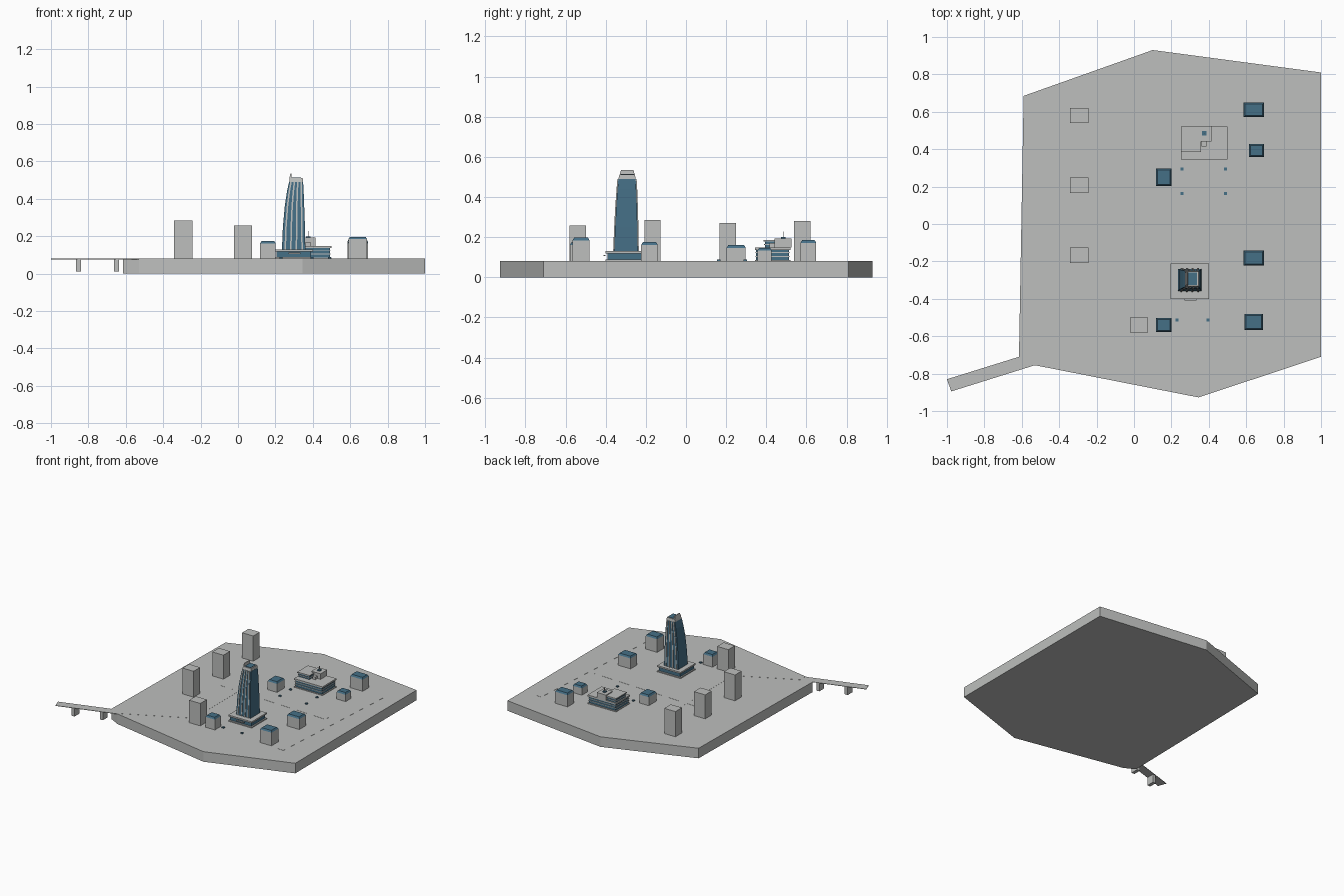
import bpy, bmesh, math
from mathutils import Vector

cube = bpy.data.objects.get("Cube")
if cube:
    bpy.data.objects.remove(cube, do_unlink=True)


def material(name, rgb):
    m = bpy.data.materials.new(name)
    m.use_nodes = True
    m.diffuse_color = (*rgb, 1)
    for n in m.node_tree.nodes:
        if n.type == 'BSDF_PRINCIPLED':
            n.inputs["Base Color"].default_value = (*rgb, 1)
    return m


GREY = material("concrete grey", (0.51, 0.52, 0.51))
BLUE = material("glass blue", (0.06, 0.16, 0.24))
G = 0.08  # ground level


def finish(name, bm, *mats):
    bmesh.ops.recalc_face_normals(bm, faces=bm.faces)
    me = bpy.data.meshes.new(name)
    bm.to_mesh(me)
    bm.free()
    for m in mats:
        me.materials.append(m)
    ob = bpy.data.objects.new(name, me)
    bpy.context.collection.objects.link(ob)
    return ob


def loft(name, rings, *mats):
    """Rings are lists of 3D points, skinned from first to last and capped."""
    bm = bmesh.new()
    vs = [[bm.verts.new(p) for p in r] for r in rings]
    n = len(vs[0])
    for a, b in zip(vs, vs[1:]):
        for i in range(n):
            bm.faces.new((a[i], a[(i + 1) % n], b[(i + 1) % n], b[i]))
    bm.faces.new(vs[0][::-1])
    bm.faces.new(vs[-1])
    return finish(name, bm, *mats)


def rect(x0, x1, y0, y1, z):
    return [(x0, y0, z), (x1, y0, z), (x1, y1, z), (x0, y1, z)]


def box(name, x0, x1, y0, y1, z0, z1, mat):
    return loft(name, [rect(x0, x1, y0, y1, z0), rect(x0, x1, y0, y1, z1)], mat)


def prism(name, pts, z0, z1, mat):
    return loft(name, [[(x, y, z0) for x, y in pts], [(x, y, z1) for x, y in pts]], mat)


# Ground plate
prism("ground_plate", [(-0.59, 0.685), (-0.615, -0.71), (-0.53, -0.755), (0.345, -0.927),
                       (1, -0.71), (1, 0.81), (0.10, 0.93)], 0, G, GREY)

# Bridge and its piers
prism("bridge_deck", [(-1, -0.83), (-0.977, -0.895), (-0.53, -0.755), (-0.615, -0.71)],
      G - 0.003, G, GREY)
for x, y in ((-0.853, -0.82), (-0.65, -0.755)):
    box("bridge_pier", x - 0.013, x + 0.013, y - 0.03, y + 0.03, 0.012, G - 0.003, GREY)


# Roads, almost flush with the ground
def road(name, a, b, w=0.05):
    a, b = Vector(a), Vector(b)
    d = (b - a).normalized()
    s = Vector((-d.y, d.x)) * w / 2
    prism(name, [a - s, b - s, b + s, a + s], G - 0.002, G + 0.0008, GREY)


road("bridge_road", (-0.53, -0.72), (-0.06, -0.485))
road("main_street", (-0.06, -0.485), (-0.06, 0.25))
road("cross_street", (-0.2, 0.09), (0.75, 0.05))
road("east_street", (0.78, -0.58), (0.86, 0.62))

# Plain grey towers
for x, y, top in ((-0.293, 0.58, 0.28), (-0.293, 0.207, 0.27),
                  (-0.293, -0.167, 0.285), (0.027, -0.54, 0.258)):
    box("grey_tower", x - 0.049, x + 0.049, y - 0.041, y + 0.041, G, top, GREY)

# Small houses with chamfered blue roofs
for x, y, w, d, top in ((0.16, 0.25, 0.083, 0.095, 0.16), (0.16, -0.54, 0.083, 0.075, 0.175),
                        (0.64, 0.61, 0.11, 0.078, 0.185), (0.655, 0.392, 0.08, 0.07, 0.147),
                        (0.64, -0.182, 0.11, 0.082, 0.175), (0.64, -0.523, 0.1, 0.085, 0.197)):
    x0, x1, y0, y1 = x - w / 2, x + w / 2, y - d / 2, y + d / 2
    box("house_body", x0, x1, y0, y1, G, top - 0.013, GREY)
    loft("house_roof", [rect(x0, x1, y0, y1, top - 0.013),
                        rect(x0 + 0.008, x1 - 0.008, y0 + 0.008, y1 - 0.008, top)], BLUE)

# Skyscraper podium
box("podium_plinth", 0.195, 0.4, -0.4, -0.21, G, 0.088, GREY)
box("podium_glass", 0.205, 0.39, -0.39, -0.22, 0.088, 0.118, BLUE)
box("podium_roof", 0.195, 0.4, -0.4, -0.21, 0.118, 0.13, GREY)
box("entrance_canopy", 0.27, 0.335, -0.41, -0.4, 0.105, 0.112, GREY)

# Skyscraper shaft, leaning inward with height: z, x0, x1, y0, y1
shaft = [(0.13, 0.235, 0.36, -0.358, -0.24), (0.25, 0.24, 0.358, -0.353, -0.242),
         (0.36, 0.25, 0.354, -0.347, -0.245), (0.44, 0.262, 0.351, -0.341, -0.248),
         (0.49, 0.273, 0.348, -0.337, -0.251)]
loft("skyscraper_shaft", [rect(a, b, c, d, z) for z, a, b, c, d in shaft], BLUE)

# Vertical fins on the front and back faces
for t in (0.14, 0.38, 0.62, 0.86):
    for side in (-1, 1):
        rings = []
        for z, a, b, c, d in shaft:
            x = a + (b - a) * t
            y = c if side < 0 else d
            rings.append(rect(x - 0.004, x + 0.004, y - 0.005, y + 0.005, z))
        loft("shaft_fin", rings, GREY)

# Skyscraper crown
loft("crown_slab", [rect(0.273, 0.348, -0.337, -0.251, 0.488),
                    rect(0.277, 0.346, -0.332, -0.254, 0.511)], GREY)
loft("crown_wall", [rect(0.274, 0.288, -0.332, -0.254, 0.505),
                    rect(0.28, 0.286, -0.324, -0.262, 0.535)], GREY)
box("crown_glass_roof", 0.289, 0.338, -0.325, -0.26, 0.511, 0.514, BLUE)

# Layered pavilion
box("pavilion_plinth", 0.25, 0.5, 0.345, 0.52, G, 0.086, GREY)
box("pavilion_glass", 0.258, 0.492, 0.35, 0.513, 0.086, 0.137, BLUE)
for z in (0.102, 0.12):
    box("pavilion_floor_band", 0.255, 0.495, 0.347, 0.516, z, z + 0.005, GREY)
box("pavilion_roof", 0.25, 0.5, 0.345, 0.52, 0.137, 0.149, GREY)
box("wing_glass", 0.257, 0.352, 0.393, 0.513, 0.149, 0.178, BLUE)
box("wing_floor_band", 0.253, 0.356, 0.389, 0.517, 0.16, 0.165, GREY)
box("wing_roof", 0.25, 0.358, 0.385, 0.52, 0.178, 0.186, GREY)
box("rooftop_block", 0.335, 0.415, 0.442, 0.525, 0.149, 0.193, GREY)
box("rooftop_link", 0.362, 0.388, 0.415, 0.442, 0.149, 0.17, GREY)
box("rooftop_skylight", 0.363, 0.387, 0.473, 0.497, 0.193, 0.2, BLUE)
box("rooftop_mast", 0.373, 0.377, 0.483, 0.487, 0.2, 0.228, GREY)

# Small blue kiosks on the plazas
for x, y in ((0.23, -0.513), (0.395, -0.513), (0.256, 0.295), (0.488, 0.295),
             (0.256, 0.163), (0.488, 0.163)):
    box("plaza_kiosk", x - 0.008, x + 0.008, y - 0.008, y + 0.008, G, 0.088, BLUE)
